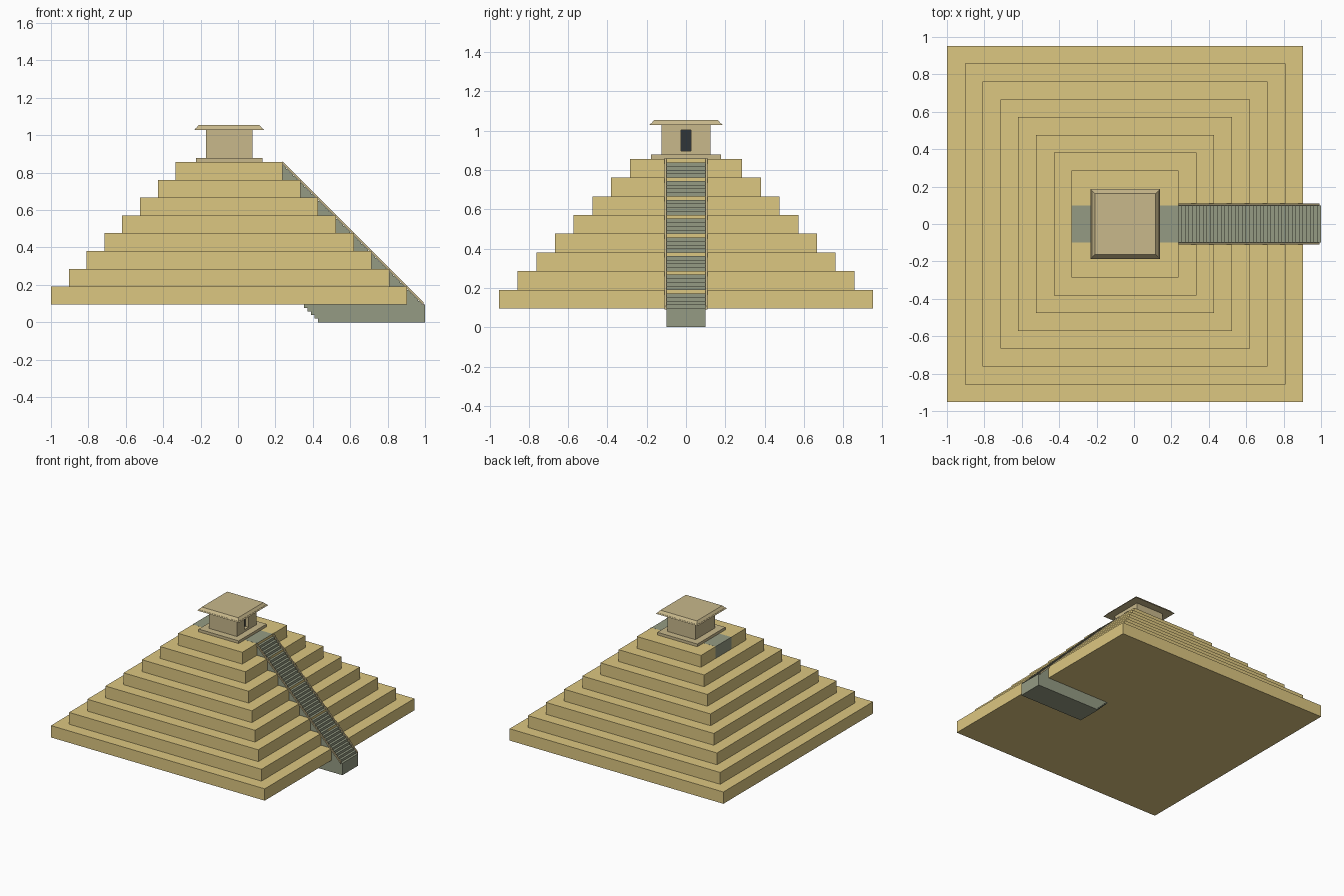
import bpy, bmesh

if "Cube" in bpy.data.objects:
    bpy.data.objects.remove(bpy.data.objects["Cube"])

U = 2 / 21            # terrace height and setback
CX = -1 + 10 * U      # pyramid axis
TOP = 9 * U           # upper platform level
STEPS = 40


def material(name, rgb):
    m = bpy.data.materials.new(name)
    m.diffuse_color = (*rgb, 1)
    m.use_nodes = True
    m.node_tree.nodes["Principled BSDF"].inputs["Base Color"].default_value = m.diffuse_color
    return m


SAND = material("sandstone", (0.72, 0.57, 0.22))
STONE = material("grey_green_stone", (0.30, 0.33, 0.23))
TAN = material("tan_plaster", (0.58, 0.48, 0.26))
DARK = material("dark_opening", (0.03, 0.035, 0.04))


def make(name, verts, faces, mat):
    bm = bmesh.new()
    vs = [bm.verts.new(v) for v in verts]
    for f in faces:
        bm.faces.new([vs[i] for i in f])
    bmesh.ops.recalc_face_normals(bm, faces=bm.faces)
    me = bpy.data.meshes.new(name)
    bm.to_mesh(me)
    bm.free()
    ob = bpy.data.objects.new(name, me)
    bpy.context.collection.objects.link(ob)
    me.materials.append(mat)
    return ob


FACES = [(0, 1, 2, 3), (4, 5, 6, 7), (0, 1, 5, 4),
         (1, 2, 6, 5), (2, 3, 7, 6), (3, 0, 4, 7)]


def box(name, x0, x1, y0, y1, z0, z1, mat):
    v = [(x, y, z) for z in (z0, z1)
         for x, y in ((x0, y0), (x1, y0), (x1, y1), (x0, y1))]
    return make(name, v, FACES, mat)


def square(name, half, z0, z1, mat, top=None):
    top = half if top is None else top
    v = [(CX + sx * h, sy * h, z) for h, z in ((half, z0), (top, z1))
         for sx, sy in ((-1, -1), (1, -1), (1, 1), (-1, 1))]
    return make(name, v, FACES, mat)


# Eight terraces
for i in range(8):
    square(f"terrace_{i + 1}", (10 - i) * U, (1 + i) * U, (2 + i) * U, SAND)

# Staircase: long slabs repeated down the slope
e = 0.0006
d = 8 * U / STEPS
stairs = box("staircase", CX - 3 * U - e, CX + 3 * U, -0.1, 0.1,
             8 * U, TOP + e, STONE)
arr = stairs.modifiers.new("steps", "ARRAY")
arr.count = STEPS + 1
arr.use_relative_offset = False
arr.use_constant_offset = True
arr.constant_offset_displace = (d, 0, -d)

# Thin sloping side rails
xa, xb = CX + 3 * U, 0.992
za, zb = TOP, TOP - (xb - xa)
for side, s in (("left", -1), ("right", 1)):
    v = [(x, s * y, z) for y in (0.1, 0.11)
         for x, z in ((xa, za - 0.012), (xb, zb - 0.012),
                      (xb, zb + 0.004), (xa, za + 0.004))]
    make(f"stair_rail_{side}", v, FACES, TAN)

# Temple plinth, walls and stepped roof
square("temple_plinth", 0.178, TOP, 0.879, TAN)
walls = square("temple_walls", 0.124, 0.879, 1.03, TAN)
square("roof_slab", 0.186, 1.029, 1.036, TAN, 0.18)
square("roof_cap", 0.178, 1.036, 1.055, TAN, 0.162)

# Recessed doorway
xf = CX + 0.124
cutter = box("door_cutter", xf - 0.03, xf + 0.03, -0.026, 0.026, 0.897, 1.005, DARK)
cutter.hide_render = True
cutter.hide_viewport = True
cut = walls.modifiers.new("doorway", "BOOLEAN")
cut.operation = "DIFFERENCE"
cut.object = cutter
box("door_panel", xf - 0.034, xf - 0.028, -0.026, 0.026, 0.897, 1.005, DARK)
